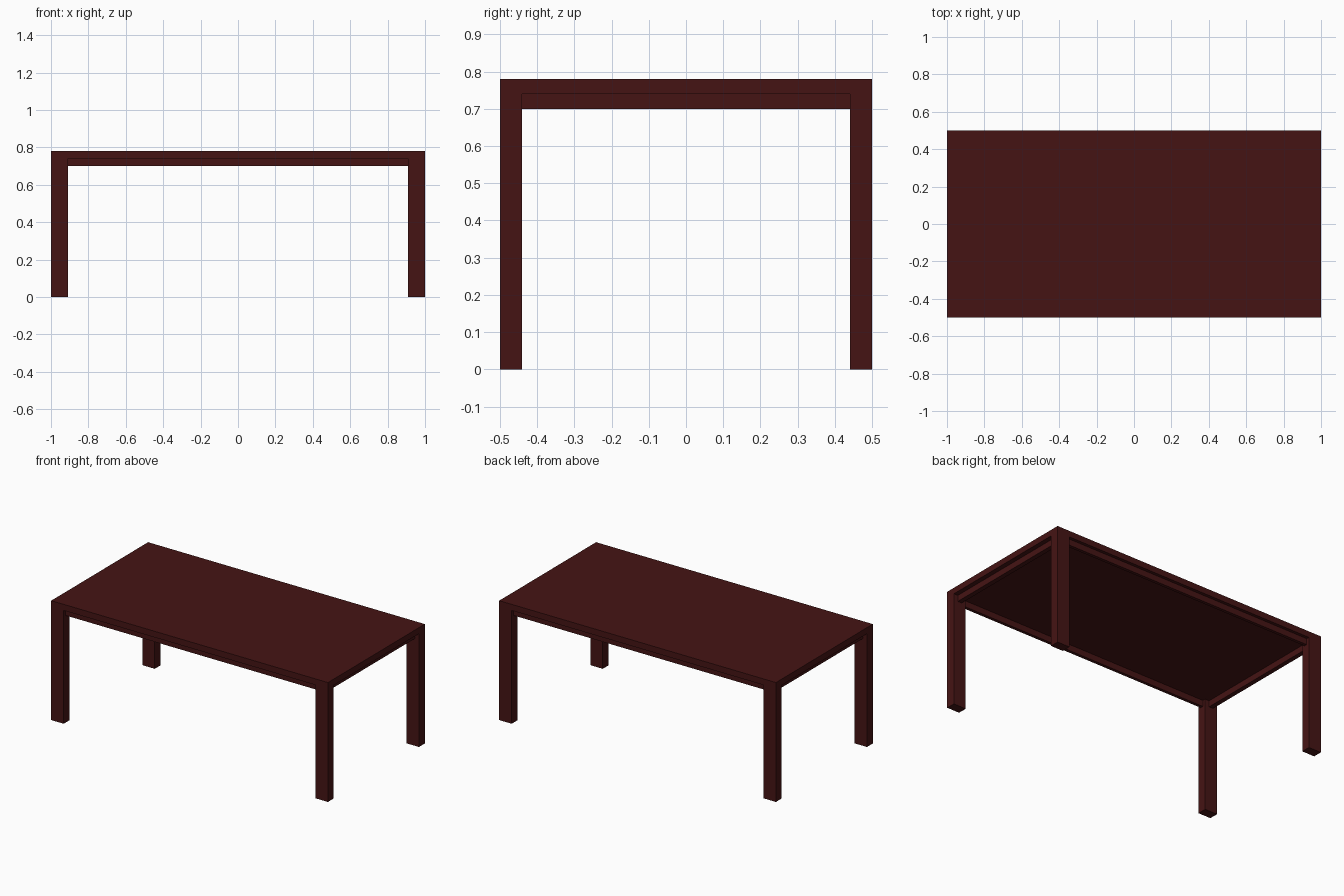
import bpy

if "Cube" in bpy.data.objects:
    bpy.data.objects.remove(bpy.data.objects["Cube"])

mat = bpy.data.materials.new("dark_red_wood")
mat.diffuse_color = (0.06, 0.007, 0.007, 1)
mat.use_nodes = True
mat.node_tree.nodes["Principled BSDF"].inputs["Base Color"].default_value = mat.diffuse_color


def box(name, lo, hi):
    bpy.ops.mesh.primitive_cube_add(size=1)
    ob = bpy.context.object
    ob.name = name
    ob.data.name = name
    for v in ob.data.vertices:
        v.co = [h if c > 0 else l for c, l, h in zip(v.co, lo, hi)]
    ob.data.materials.append(mat)
    return ob


LEG_X, LEG_Y = 0.09, 0.06
TOP_Z, RAIL_Z = 0.74, 0.70

# Table top
box("table_top", (-1, -0.5, TOP_Z), (1, 0.5, 0.78))

# Corner legs, flush with the top's edges
for sx, side in ((-1, "left"), (1, "right")):
    for sy, end in ((-1, "front"), (1, "back")):
        xs = sorted((sx, sx * (1 - LEG_X)))
        ys = sorted((sy * 0.5, sy * (0.5 - LEG_Y)))
        box(f"{end}_{side}_leg", (xs[0], ys[0], 0), (xs[1], ys[1], TOP_Z))

# Slightly inset rails between the legs
for s, long_name, short_name in ((-1, "front", "left"), (1, "back", "right")):
    ys = sorted((s * 0.48, s * 0.46))
    box(f"{long_name}_rail", (-1 + LEG_X, ys[0], RAIL_Z), (1 - LEG_X, ys[1], TOP_Z))
    xs = sorted((s * 0.97, s * 0.94))
    box(f"{short_name}_rail", (xs[0], -0.5 + LEG_Y, RAIL_Z), (xs[1], 0.5 - LEG_Y, TOP_Z))
